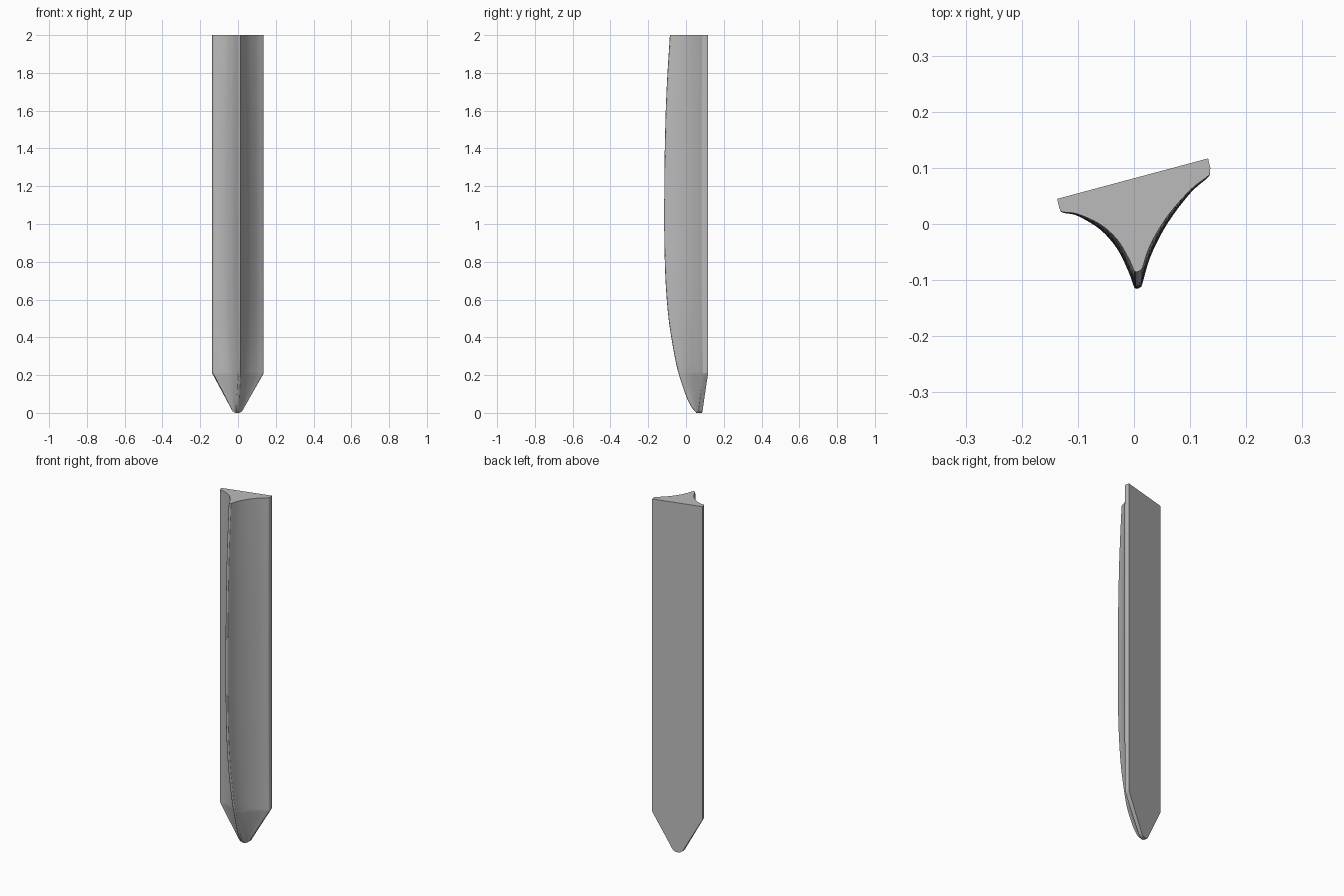
import bpy, bmesh, math
from mathutils import Vector

cube = bpy.data.objects.get("Cube")
if cube:
    bpy.data.objects.remove(cube)

LIP = 0.02            # thickness of the thin side edges
KEEL_HALF = 0.009     # half thickness of the front ridge
KEEL_DEPTH = 0.168    # ridge depth of the master section


def back_y(x):
    return 0.0815 + 0.268 * x


def spline(points, steps):
    """Smooth curve through the given 2D points."""
    p = [Vector(q) for q in points]
    p = [2 * p[0] - p[1]] + p + [2 * p[-1] - p[-2]]
    out = []
    for a, b, c, d in zip(p, p[1:], p[2:], p[3:]):
        for i in range(steps):
            t = i / steps
            out.append(0.5 * (2 * b + (c - a) * t + (2 * a - 5 * b + 4 * c - d) * t * t
                              + (3 * b - a - 3 * c + d) * t ** 3))
    return out + [p[-2]]


def lookup(curve, z):
    for a, b in zip(curve, curve[1:]):
        if z <= b[0]:
            return a[1] + (b[1] - a[1]) * (z - a[0]) / (b[0] - a[0])
    return curve[-1][1]


# Master section: x and depth in front of the flat back
front = spline([(-0.133, 0.018), (-0.130, 0.024), (-0.122, 0.028), (-0.10, 0.037),
                (-0.06, 0.066), (-0.03, 0.101), (-0.01, 0.139), (-0.001, 0.1615),
                (0.002, 0.1665), (0.007, KEEL_DEPTH), (0.012, 0.1665), (0.015, 0.1625),
                (0.03, 0.1245), (0.06, 0.083), (0.10, 0.048), (0.129, 0.033),
                (0.135, 0.028), (0.136, 0.018)], 4)
section = [Vector((-0.137, 0))] + front + [Vector((0.132, 0))]

# Height against ridge position, and height against half width of the tip
ridge = spline([(0, 0.057), (0.02, 0.038), (0.05, 0.019), (0.1, -0.003), (0.2, -0.036),
                (0.3, -0.06), (0.5, -0.092), (0.7, -0.108), (0.9, -0.114), (1.1, -0.115),
                (1.4, -0.112), (1.7, -0.103), (2.0, -0.085)], 6)
tip = [(0, 0.009), (0.003, 0.017), (0.008, 0.024), (0.018, 0.031), (0.03, 0.037),
       (0.21, 0.137)]
levels = sorted({round(q[0], 4) for q in ridge} | {q[0] for q in tip})


def ring(z):
    half = lookup(tip, z)
    widen = (half - KEEL_HALF) / (0.137 - KEEL_HALF)
    centre = -0.003 + 0.01 * min(1, z / 0.21)
    keel = max(0.022, back_y(centre) - lookup(ridge, z))
    deepen = (keel - LIP) / (KEEL_DEPTH - LIP)
    pts = []
    for x, d in section:
        dx = x - 0.007
        if abs(dx) > KEEL_HALF:
            dx = math.copysign(KEEL_HALF + (abs(dx) - KEEL_HALF) * widen, dx)
        depth = d if d < LIP else LIP + (d - LIP) * deepen
        pts.append((centre + dx, back_y(centre + dx) - depth, z))
    return pts


# Blade body, lofted from tip to flat top
bm = bmesh.new()
rings = [[bm.verts.new(p) for p in ring(z)] for z in levels]
n = len(section)
for low, high in zip(rings, rings[1:]):
    for i in range(n):
        j = (i + 1) % n
        bm.faces.new((low[i], low[j], high[j], high[i]))
bm.faces.new(rings[-1])
bm.faces.new(list(reversed(rings[0])))
bmesh.ops.recalc_face_normals(bm, faces=bm.faces)

mesh = bpy.data.meshes.new("ridged_blade")
bm.to_mesh(mesh)
bm.free()
blade = bpy.data.objects.new("ridged_blade", mesh)
bpy.context.collection.objects.link(blade)

# Plain grey
grey = bpy.data.materials.new("plain_grey")
grey.use_nodes = True
colour = (0.5, 0.5, 0.5, 1)
grey.diffuse_color = colour
grey.node_tree.nodes["Principled BSDF"].inputs["Base Color"].default_value = colour
mesh.materials.append(grey)

bpy.ops.object.select_all(action="DESELECT")
blade.select_set(True)
bpy.context.view_layer.objects.active = blade
bpy.ops.object.shade_smooth_by_angle(angle=math.radians(35))
